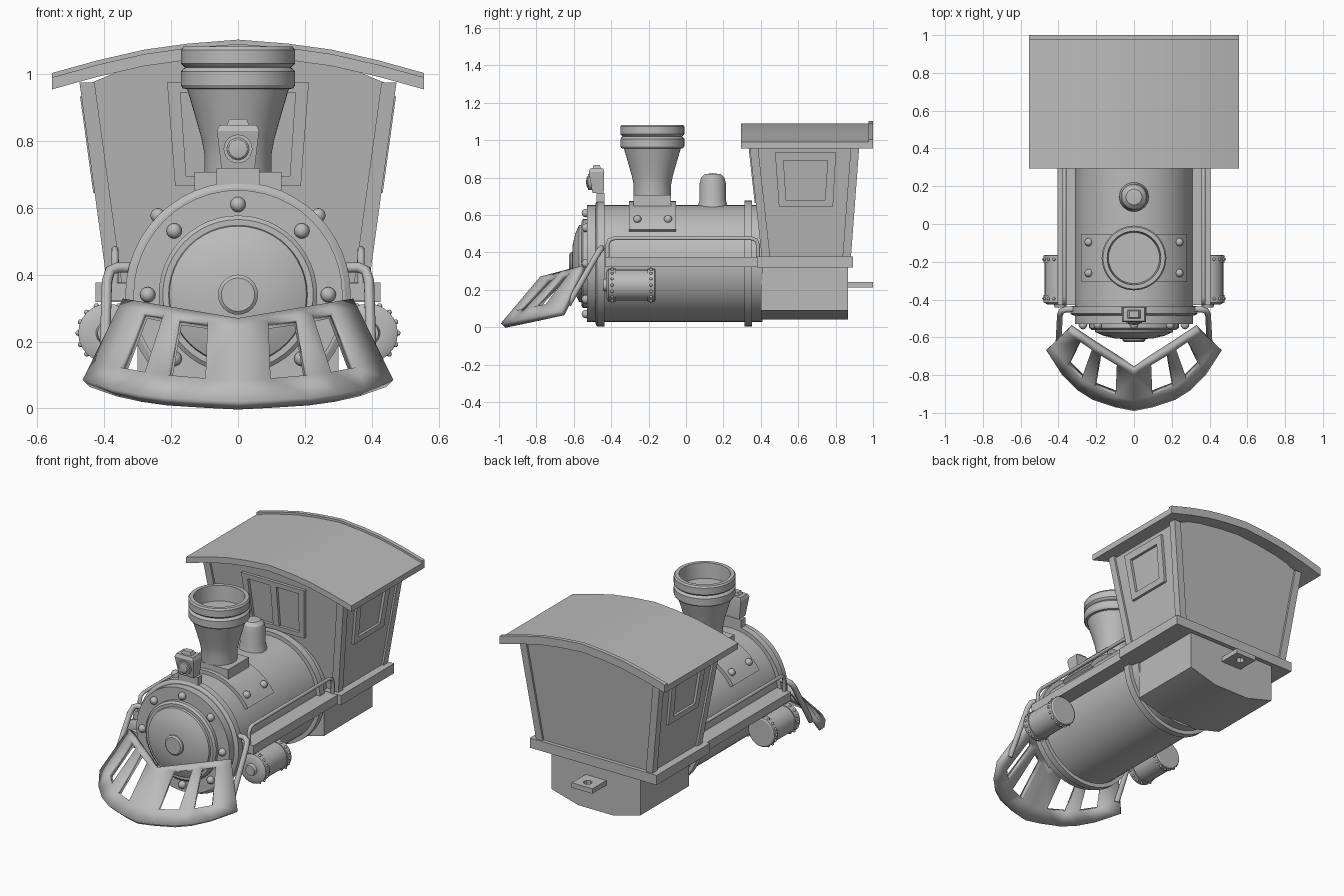
import bpy, bmesh
from math import sin, cos, pi, radians
from mathutils import Vector

if "Cube" in bpy.data.objects:
    bpy.data.objects.remove(bpy.data.objects["Cube"], do_unlink=True)

grey = bpy.data.materials.new("plain grey")
grey.use_nodes = True
grey.diffuse_color = (0.5, 0.5, 0.5, 1)
grey.node_tree.nodes["Principled BSDF"].inputs["Base Color"].default_value = (0.5, 0.5, 0.5, 1)

ZC = 0.34   # height of the boiler axis


def finish(name, bm, angle=30):
    bmesh.ops.remove_doubles(bm, verts=bm.verts, dist=1e-5)
    bmesh.ops.recalc_face_normals(bm, faces=bm.faces)
    me = bpy.data.meshes.new(name)
    bm.to_mesh(me)
    bm.free()
    me.materials.append(grey)
    me.shade_smooth()
    me.set_sharp_from_angle(angle=radians(angle))
    ob = bpy.data.objects.new(name, me)
    bpy.context.collection.objects.link(ob)
    return ob


def loft(name, loops, caps=True, closed=False):
    """Skin a list of equal-length loops."""
    bm = bmesh.new()
    rows = [[bm.verts.new(p) for p in loop] for loop in loops]
    n = len(rows[0])
    pairs = list(zip(rows, rows[1:])) + ([(rows[-1], rows[0])] if closed else [])
    for a, b in pairs:
        for i in range(n):
            j = (i + 1) % n
            bm.faces.new((a[i], a[j], b[j], b[i]))
    if caps and not closed:
        bm.faces.new(rows[0])
        bm.faces.new(rows[-1])
    return finish(name, bm)


def rect(x0, x1, y0, y1, z):
    return [(x0, y0, z), (x1, y0, z), (x1, y1, z), (x0, y1, z)]


def box(name, x0, x1, y0, y1, z0, z1):
    return loft(name, [rect(x0, x1, y0, y1, z0), rect(x0, x1, y0, y1, z1)])


def prism(name, profile, y0, y1):
    return loft(name, [[(x, y, z) for x, z in profile] for y in (y0, y1)])


def both(half):
    """Complete a profile given from the centre outwards."""
    return [(-x, z) for x, z in reversed(half) if x > 0] + half


def turned(name, profile, x=0, y=0, z=ZC, upright=False, n=48):
    """Revolve (radius, position) pairs about a vertical or a lengthwise axis."""
    loops = []
    for r, h in profile:
        ring = [(max(r, 1e-7) * cos(2 * pi * i / n), max(r, 1e-7) * sin(2 * pi * i / n)) for i in range(n)]
        loops.append([(x + a, y + b, h) if upright else (x + a, h, z + b) for a, b in ring])
    return loft(name, loops)


def studs(name, places, r):
    bm = bmesh.new()
    for p in places:
        made = bmesh.ops.create_uvsphere(bm, u_segments=12, v_segments=8, radius=r)
        bmesh.ops.translate(bm, verts=made["verts"], vec=Vector(p))
    return finish(name, bm, 60)


def tube(name, pts, r):
    cu = bpy.data.curves.new(name, "CURVE")
    cu.dimensions = "3D"
    cu.bevel_depth, cu.bevel_resolution, cu.use_fill_caps = r, 3, True
    sp = cu.splines.new("POLY")
    sp.points.add(len(pts) - 1)
    for q, p in zip(sp.points, pts):
        q.co = (*p, 1)
    cu.materials.append(grey)
    bpy.context.collection.objects.link(bpy.data.objects.new(name, cu))


def frame(name, outer, inner, push):
    push = Vector(push)
    a, b = [Vector(p) for p in outer], [Vector(p) for p in inner]
    loft(name, [[p - push for p in a], [p + push for p in a],
                [p + push for p in b], [p - push for p in b]], closed=True)


# Boiler with its bands and smokebox front
turned("boiler", [(0.313, -0.53), (0.313, 0.41)])
turned("front_band", [(0.32, -0.485), (0.337, -0.475), (0.337, -0.437), (0.3, -0.437)])
turned("rear_band", [(0.3, 0.312), (0.337, 0.312), (0.337, 0.354), (0.3, 0.354)])
turned("door_ring", [(0.237, -0.52), (0.237, -0.55), (0.225, -0.56), (0.2, -0.56)])
turned("smokebox_door", [(0.21, -0.55), (0.205, -0.572), (0.16, -0.592), (0.1, -0.606), (0, -0.612)])
turned("door_boss", [(0.06, -0.59), (0.06, -0.617), (0.05, -0.625), (0, -0.625)], n=24)
studs("front_bolts", [(0.27 * cos(i * pi / 4), -0.535, ZC + 0.27 * sin(i * pi / 4)) for i in range(8)], 0.023)

# Chimney on its saddle
arc = [radians(-57 + 6 * i) for i in range(20)]
saddle = [(0.335 * sin(a), ZC + 0.335 * cos(a)) for a in arc]
saddle += [(0.3 * sin(a), ZC + 0.3 * cos(a)) for a in reversed(arc)]
prism("saddle", saddle, -0.305, -0.053)
box("saddle_block", -0.13, 0.13, -0.28, -0.08, 0.62, 0.707)
studs("saddle_bolts", [(s * 0.24, y, 0.577) for s in (1, -1) for y in (-0.26, -0.096)], 0.022)
turned("chimney", [(0.1, 0.69), (0.1, 0.76), (0.11, 0.81), (0.13, 0.88), (0.152, 0.955),
                   (0.165, 0.957), (0.171, 0.967), (0.171, 1.007), (0.164, 1.016), (0.158, 1.02),
                   (0.164, 1.024), (0.171, 1.032), (0.171, 1.072), (0.164, 1.082), (0.142, 1.082),
                   (0.135, 0.99), (0, 0.99)], y=-0.18, upright=True)

# Steam dome
turned("steam_dome", [(0.08, 0.63), (0.076, 0.66), (0.07, 0.68), (0.07, 0.77), (0.062, 0.8),
                      (0.042, 0.818), (0, 0.823)], y=0.143, upright=True, n=32)

# Headlamp
box("lamp_bracket", -0.065, 0.065, -0.478, -0.437, 0.64, 0.718)
loft("lamp_body", [rect(-0.05, 0.05, -0.5, -0.44, 0.718), rect(-0.063, 0.063, -0.52, -0.437, 0.83),
                   rect(-0.055, 0.055, -0.513, -0.442, 0.848)])
loft("lamp_cap", [rect(-0.035, 0.035, -0.5, -0.455, 0.845), rect(-0.025, 0.025, -0.495, -0.46, 0.866)])
turned("lamp_lens", [(0.043, -0.49), (0.043, -0.525), (0.033, -0.525), (0.028, -0.53), (0, -0.535)], z=0.776, n=24)


# Cab, with walls leaning out towards the top
def side_x(z):
    return 0.38 + 0.137 * (z - 0.375)


def front_y(z):
    return 0.417 - 0.11 * (z - 0.375)


def back_y(z):
    return 0.87 + 0.075 * (z - 0.375)


wall = both([(0, 1.07), (0.28, 1.04), (side_x(0.965), 0.965), (side_x(0.37), 0.37)])
loft("cab", [[(x, f(z), z) for x, z in wall] for f in (front_y, back_y)])
box("cab_floor", -0.427, 0.427, 0.38, 0.893, 0.318, 0.377)
prism("cab_base", both([(0, 0.04), (0.12, 0.04), (0.3, 0.09), (0.3, 0.33)]), 0.4, 0.866)
for s in (1, -1):
    for f, d in ((front_y, 1), (back_y, -1)):
        loops = []
        for z in (0.37, 0.975):
            x, y = s * (side_x(z) + 0.012), f(z) - d * 0.012
            loops.append(rect(x - s * 0.045, x, y, y + d * 0.045, z))
        loft("cab_post", loops)

    # Side window
    def on_side(pts):
        return [(s * side_x(z), y, z) for y, z in pts]
    frame("side_window_frame", on_side([(0.476, 0.933), (0.802, 0.933), (0.786, 0.644), (0.497, 0.644)]),
          on_side([(0.522, 0.89), (0.757, 0.89), (0.743, 0.68), (0.535, 0.68)]), (0.016, 0, 0))


# Front window with a central bar
def on_front(pts):
    return [(x, front_y(z), z) for x, z in pts]


frame("front_window_frame", on_front([(-0.212, 0.975), (0.212, 0.975), (0.188, 0.665), (-0.188, 0.665)]),
      on_front([(-0.172, 0.945), (0.172, 0.945), (0.155, 0.695), (-0.155, 0.695)]), (0, 0.018, 0))
loft("front_window_bar", [rect(-0.02, 0.02, front_y(z) - 0.016, front_y(z) + 0.01, z) for z in (0.68, 0.96)])

# Roof with a raised rear rim
top = [(0, 1.09), (0.15, 1.078), (0.28, 1.06), (0.42, 1.028), (0.557, 0.99)]
under = [(x, z - 0.036) for x, z in top]
prism("roof", both(top) + list(reversed(both(under))), 0.295, 0.99)
rim = [(x, z + 0.013) for x, z in top]
prism("roof_rim", both(rim) + list(reversed(both(under))), 0.975, 1.0)

# Rear coupling plate with a hole
square = [(0.07, 0), (0.07, 0.068), (0, 0.068), (-0.07, 0.068), (-0.07, 0), (-0.07, -0.068), (0, -0.068), (0.07, -0.068)]
frame("rear_coupling", [(x, 0.932 + y, 0.226) for x, y in square],
      [(0.026 * cos(i * pi / 4), 0.945 + 0.026 * sin(i * pi / 4), 0.226) for i in range(8)], (0, 0, 0.015))

for s in (1, -1):
    # Running board and handrail
    box("running_board", s * 0.25, s * 0.405, -0.43, 0.39, 0.322, 0.375)
    tube("handrail", [(s * 0.368, y, z) for y, z in
                      ((-0.42, 0.36), (-0.42, 0.44), (-0.41, 0.465), (-0.385, 0.475), (0.35, 0.475),
                       (0.375, 0.465), (0.385, 0.44), (0.385, 0.36))], 0.011)
    # Steam cylinder with riveted ends
    turned("steam_cylinder", [(0.03, -0.443), (0.035, -0.425), (0.07, -0.425), (0.088, -0.415), (0.088, -0.375),
                              (0.083, -0.375), (0.083, -0.205), (0.088, -0.205), (0.088, -0.168), (0.08, -0.163)],
           x=s * 0.39, z=0.225, n=24)
    studs("cylinder_rivets", [(s * 0.39 + 0.088 * cos(i * pi / 8), y, 0.225 + 0.088 * sin(i * pi / 8))
                              for y in (-0.395, -0.187) for i in range(16)], 0.008)
    # Brace from smokebox to plough
    tube("plough_brace", [(s * x, y, z) for x, y, z in
                          ((0.3, -0.45, 0.42), (0.36, -0.452, 0.422), (0.382, -0.46, 0.412),
                           (0.392, -0.48, 0.38), (0.4, -0.63, 0.12))], 0.016)

# Plough: slanting plate with two openings on each side
upper = [Vector((x, -0.78 + 0.64 * x, 0.27 + 0.17 * x)) for x in (0, 0.09, 0.175, 0.215, 0.275, 0.345)]
lower = [Vector(p) for p in ((0, -0.99, 0.02), (0.1, -0.97, 0.025), (0.22, -0.93, 0.033),
                             (0.3, -0.88, 0.043), (0.38, -0.8, 0.058), (0.465, -0.668, 0.085))]
bm = bmesh.new()
grid = [[bm.verts.new(a.lerp(b, t)) for a, b in zip(upper, lower)] for t in (0, 0.1, 0.75, 1)]
for r in range(3):
    for c in range(5):
        if r == 1 and c in (1, 3):
            continue
        bm.faces.new((grid[r][c], grid[r + 1][c], grid[r + 1][c + 1], grid[r][c + 1]))
plough = finish("plough", bm, 20)
if plough.data.polygons[0].normal.y > 0:
    plough.data.flip_normals()
mirror = plough.modifiers.new("Mirror", "MIRROR")
mirror.use_clip = True
solid = plough.modifiers.new("Solidify", "SOLIDIFY")
solid.thickness = 0.035
solid.offset = -1
